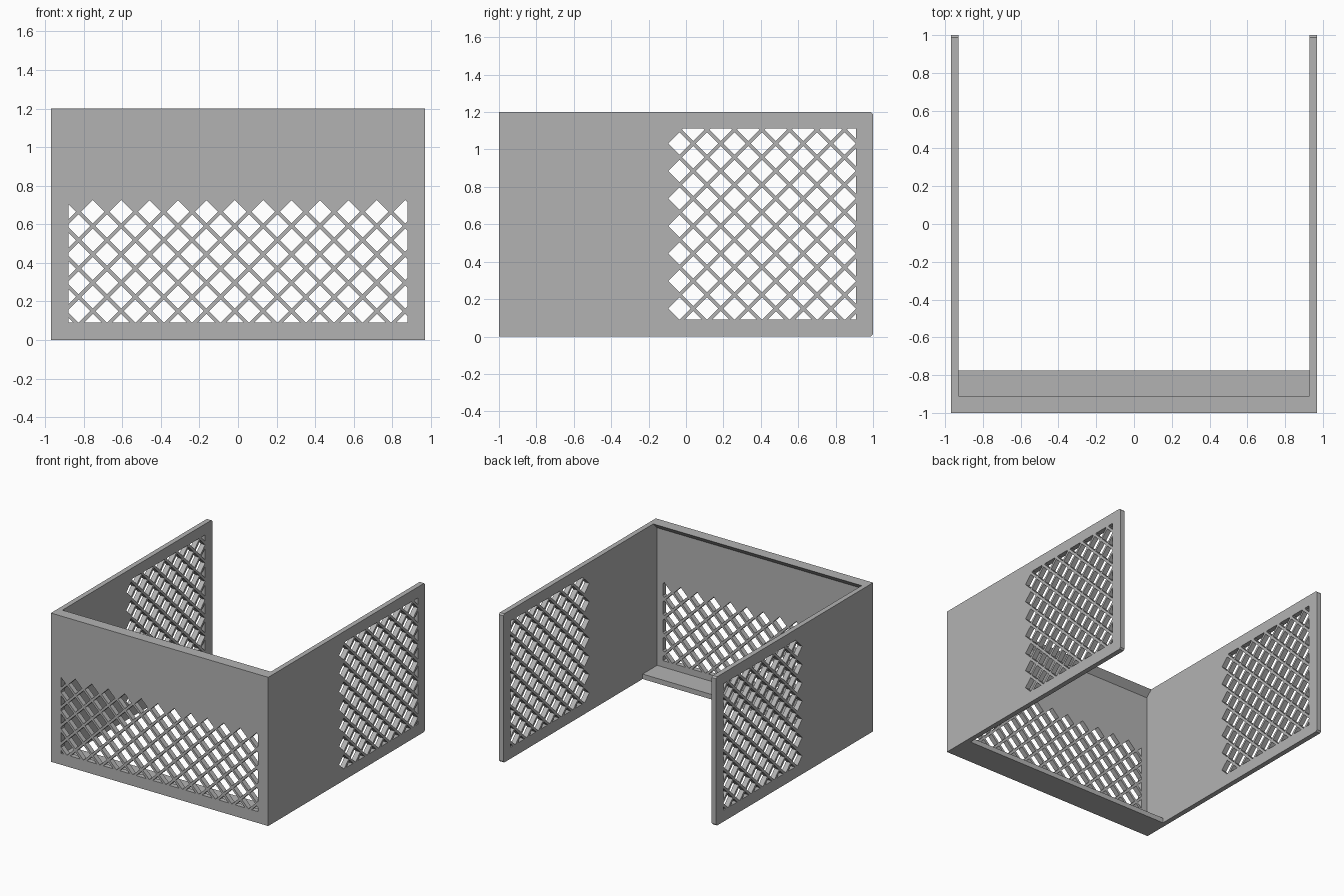
import bpy, bmesh
from mathutils import Vector

if "Cube" in bpy.data.objects:
    bpy.data.objects.remove(bpy.data.objects["Cube"])

PITCH, HALF = 0.1472, 0.060      # lattice spacing and diamond half diagonal
WX, H, T = 0.97, 1.2, 0.04       # half width, height, wall thickness

grey = bpy.data.materials.new("grey plastic")
grey.diffuse_color = (0.45, 0.45, 0.45, 1)
grey.use_nodes = True
grey.node_tree.nodes["Principled BSDF"].inputs["Base Color"].default_value = grey.diffuse_color


def prisms(name, outlines, axis, a, b):
    """Extrude 2D outlines along x (outline in y,z) or y (outline in x,z)."""
    bm = bmesh.new()
    for pts in outlines:
        put = lambda p, d: (d, p[0], p[1]) if axis == 'x' else (p[0], d, p[1])
        face = bm.faces.new([bm.verts.new(put(p, a)) for p in pts])
        ext = bmesh.ops.extrude_face_region(bm, geom=[face])["geom"]
        move = Vector((b - a, 0, 0) if axis == 'x' else (0, b - a, 0))
        bmesh.ops.translate(bm, vec=move,
                            verts=[v for v in ext if isinstance(v, bmesh.types.BMVert)])
    bmesh.ops.recalc_face_normals(bm, faces=bm.faces)
    me = bpy.data.meshes.new(name)
    bm.to_mesh(me)
    bm.free()
    me.materials.append(grey)
    ob = bpy.data.objects.new(name, me)
    bpy.context.collection.objects.link(ob)
    return ob


def clip(pts, i, limit, sign):
    """Cut a convex outline by an axis-aligned line."""
    out = []
    for p, q in zip(pts, pts[1:] + pts[:1]):
        dp, dq = sign * (limit - p[i]), sign * (limit - q[i])
        if dp >= 0:
            out.append(p)
        if dp * dq < 0:
            t = dp / (dp - dq)
            out.append((p[0] + t * (q[0] - p[0]), p[1] + t * (q[1] - p[1])))
    return out


def lattice(u0, v0, lo, hi, keep):
    """Diamond holes staggered about (u0, v0), trimmed to the window lo..hi."""
    holes = []
    for i in range(-30, 31):
        for j in range(-30, 31):
            if (i + j) % 2:
                continue
            u, v = u0 + i * PITCH / 2, v0 + j * PITCH / 2
            if not keep(u, v):
                continue
            pts = [(u + HALF, v), (u, v + HALF), (u - HALF, v), (u, v - HALF)]
            for k in (0, 1):
                pts = clip(pts, k, hi[k], 1) if pts else pts
                pts = clip(pts, k, lo[k], -1) if pts else pts
            if len(pts) > 2:
                holes.append(pts)
    return holes


def combine(body, other, op):
    mod = body.modifiers.new(op.lower(), 'BOOLEAN')
    mod.operation, mod.solver, mod.object = op, 'EXACT', other
    bpy.context.view_layer.objects.active = body
    bpy.ops.object.modifier_apply(modifier=mod.name)
    bpy.data.objects.remove(other)


# Front wall with bottom ledge and a sloped lip under the top edge
front = [(-1, 0), (-0.775, 0), (-0.775, T), (-1 + T, T),
         (-1 + T, H - 0.05), (-0.91, H), (-1, H)]
body = prisms("enclosure", [front], 'x', -WX, WX)

# Side walls with small chamfers on the free end
c = 0.012
side = [(-1, 0), (1 - c, 0), (1, c), (1, H - c), (1 - c, H), (-1, H)]
for s in (-1, 1):
    combine(body, prisms("side_wall", [side], 'x', s * WX, s * (WX - T)), 'UNION')

# Diamond vents in the front wall
holes = lattice(-0.0166, 0.665, (-0.878, 0.092), (0.878, 0.725),
                lambda u, v: v < 0.67)
combine(body, prisms("front_vents", holes, 'y', -1.1, -0.93), 'DIFFERENCE')

# Diamond vents in both side walls
holes = lattice(-0.035, 1.032, (-0.1, 0.092), (0.908, 1.112),
                lambda u, v: u > -0.04)
combine(body, prisms("side_vents", holes, 'x', -1.1, 1.1), 'DIFFERENCE')
